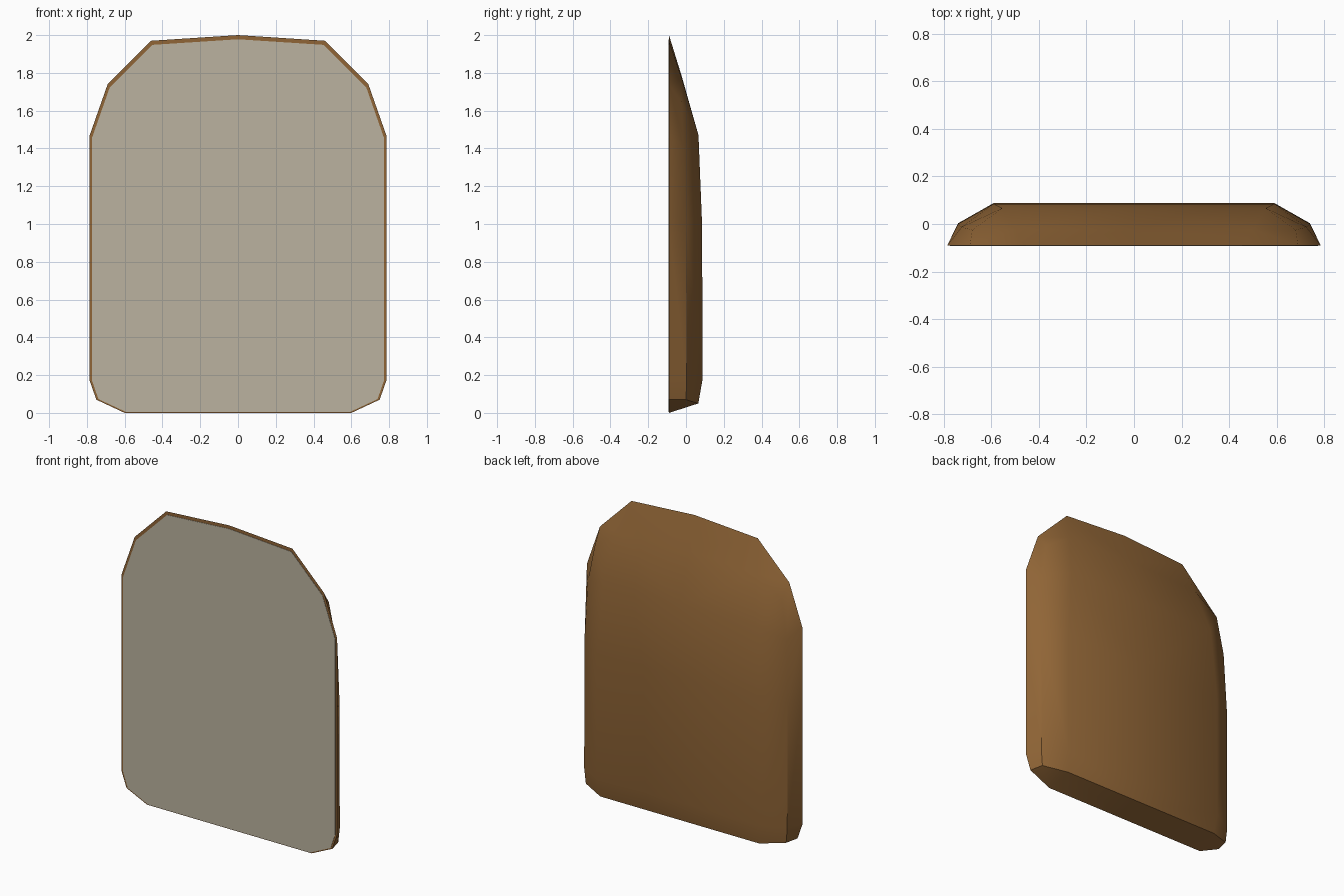
import bpy, bmesh, math

if "Cube" in bpy.data.objects:
    bpy.data.objects.remove(bpy.data.objects["Cube"])


def material(name, rgb):
    m = bpy.data.materials.new(name)
    m.diffuse_color = (*rgb, 1)
    m.use_nodes = True
    m.node_tree.nodes["Principled BSDF"].inputs["Base Color"].default_value = m.diffuse_color
    return m


brown = material("brown leather", (0.28, 0.13, 0.037))
beige = material("beige fabric", (0.50, 0.45, 0.35))


def make_object(name, bm, mat):
    bmesh.ops.remove_doubles(bm, verts=bm.verts, dist=0.0005)
    bmesh.ops.recalc_face_normals(bm, faces=bm.faces)
    me = bpy.data.meshes.new(name)
    bm.to_mesh(me)
    bm.free()
    me.materials.append(mat)
    ob = bpy.data.objects.new(name, me)
    bpy.context.collection.objects.link(ob)
    return ob


F = -0.09  # front plane

# right half of the front outline, bottom to top
half = [(0.6, 0.0), (0.75, 0.07), (0.785, 0.17), (0.785, 1.0), (0.785, 1.47),
        (0.69, 1.74), (0.46, 1.97)]
outline = [(0, 0)] + half + [(0, 2.0)] + [(-x, z) for x, z in reversed(half)]

# rows of the domed back, each from the centre line out to the rim
rows = [
    [(0, F, 0), (0.6, F, 0), (0.75, F, 0.07), (0.75, F, 0.07)],
    [(0, 0.065, 0.05), (0.58, 0.065, 0.05), (0.73, 0.0, 0.07), (0.75, F, 0.07)],
    [(0, 0.088, 0.18), (0.59, 0.088, 0.18), (0.74, 0.003, 0.17), (0.785, F, 0.17)],
    [(0, 0.085, 1.0), (0.59, 0.085, 1.0), (0.74, 0.0, 1.0), (0.785, F, 1.0)],
    [(0, 0.066, 1.47), (0.555, 0.066, 1.47), (0.725, -0.013, 1.40), (0.785, F, 1.47)],
    [(0, -0.025, 1.79), (0.5, -0.022, 1.77), (0.68, -0.025, 1.65), (0.69, F, 1.74)],
    [(0, F, 2.0), (0.46, F, 1.97), (0.69, F, 1.74), (0.69, F, 1.74)],
]

# backrest shell
bm = bmesh.new()
for s in (1, -1):
    for lo, hi in zip(rows, rows[1:]):
        for i in range(3):
            pts = list(dict.fromkeys([lo[i], lo[i + 1], hi[i + 1], hi[i]]))
            if len(pts) > 2:
                bm.faces.new([bm.verts.new((s * x, y, z)) for x, y, z in pts])
bm.faces.new([bm.verts.new((x, F, z)) for x, z in outline])
shell = make_object("backrest_shell", bm, brown)

# smooth the gentle bends only
bpy.context.view_layer.objects.active = shell
shell.select_set(True)
bpy.ops.object.shade_smooth_by_angle(angle=math.radians(32))

# thin front panel, slightly smaller than the shell
bm = bmesh.new()
panel = bm.faces.new([bm.verts.new((x * 0.985, F - 0.002, 0.004 + z * 0.987))
                      for x, z in outline])
ext = bmesh.ops.extrude_face_region(bm, geom=[panel])
for v in ext["geom"]:
    if isinstance(v, bmesh.types.BMVert):
        v.co.y = F + 0.002
make_object("front_panel", bm, beige)
